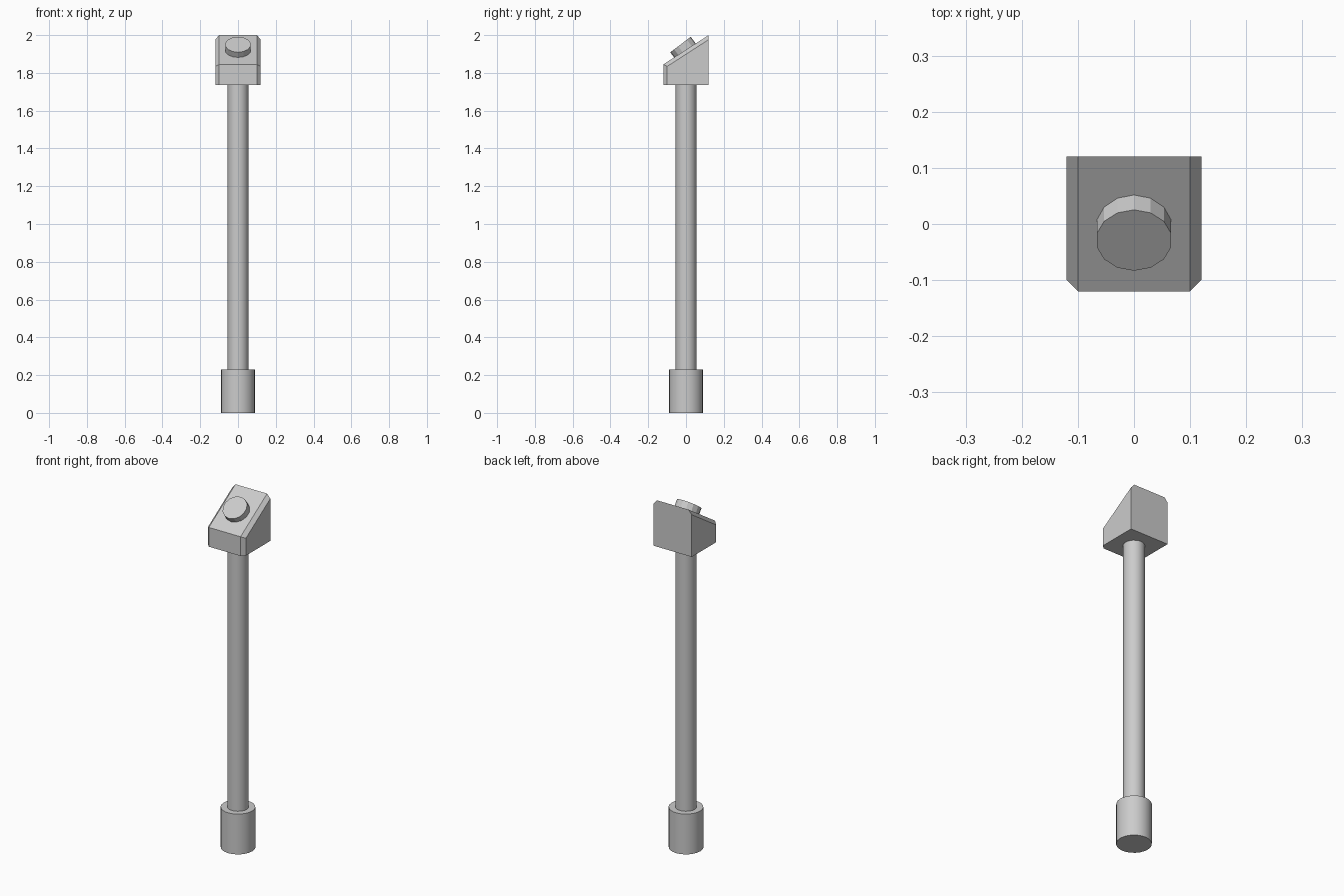
import bpy, bmesh, math
from mathutils import Vector

if "Cube" in bpy.data.objects:
    bpy.data.objects.remove(bpy.data.objects["Cube"])


def cylinder(name, radius, depth, center, sides, rot=(0, 0, 0), smooth=False):
    bpy.ops.mesh.primitive_cylinder_add(vertices=sides, radius=radius, depth=depth,
                                        location=center, rotation=rot)
    ob = bpy.context.object
    ob.name = name
    if smooth:
        bpy.ops.object.shade_smooth_by_angle(angle=math.radians(35))
    return ob


# Foot sleeve and pole
cylinder("foot_sleeve", 0.09, 0.23, (0, 0, 0.115), 24, smooth=True)
cylinder("pole", 0.055, 1.515, (0, 0, 0.9825), 24, smooth=True)

# Wedge head: side profile extruded across x
W = 0.12
profile = [(-W, 1.735), (W, 1.735), (W, 2.0), (-W, 1.845)]
bm = bmesh.new()
face = bm.faces.new([bm.verts.new((-W, y, z)) for y, z in profile])
ext = bmesh.ops.extrude_face_region(bm, geom=[face])
bmesh.ops.translate(bm, vec=(2 * W, 0, 0),
                    verts=[g for g in ext["geom"] if isinstance(g, bmesh.types.BMVert)])
bmesh.ops.recalc_face_normals(bm, faces=bm.faces)


# Chamfer the front uprights and the sloping side edges
def is_chamfered(e):
    a, b = (v.co for v in e.verts)
    if abs(a.x - b.x) > 0.01:
        return False
    front = a.y < -0.1 and b.y < -0.1
    slope = min(a.z, b.z) > 1.8
    return front or slope


bmesh.ops.bevel(bm, geom=[e for e in bm.edges if is_chamfered(e)], offset=0.02,
                offset_type='OFFSET', segments=1, profile=0.5, affect='EDGES')
mesh = bpy.data.meshes.new("wedge_head")
bm.to_mesh(mesh)
bm.free()
bpy.context.collection.objects.link(bpy.data.objects.new("wedge_head", mesh))

# Tilted button, partly sunk into the slope
tilt = math.radians(37)
axis = Vector((0, -math.sin(tilt), math.cos(tilt)))
depth = 0.06
cylinder("button", 0.068, depth, Vector((0, -0.029, 1.95)) - axis * depth / 2, 14,
         rot=(tilt, 0, 0))
